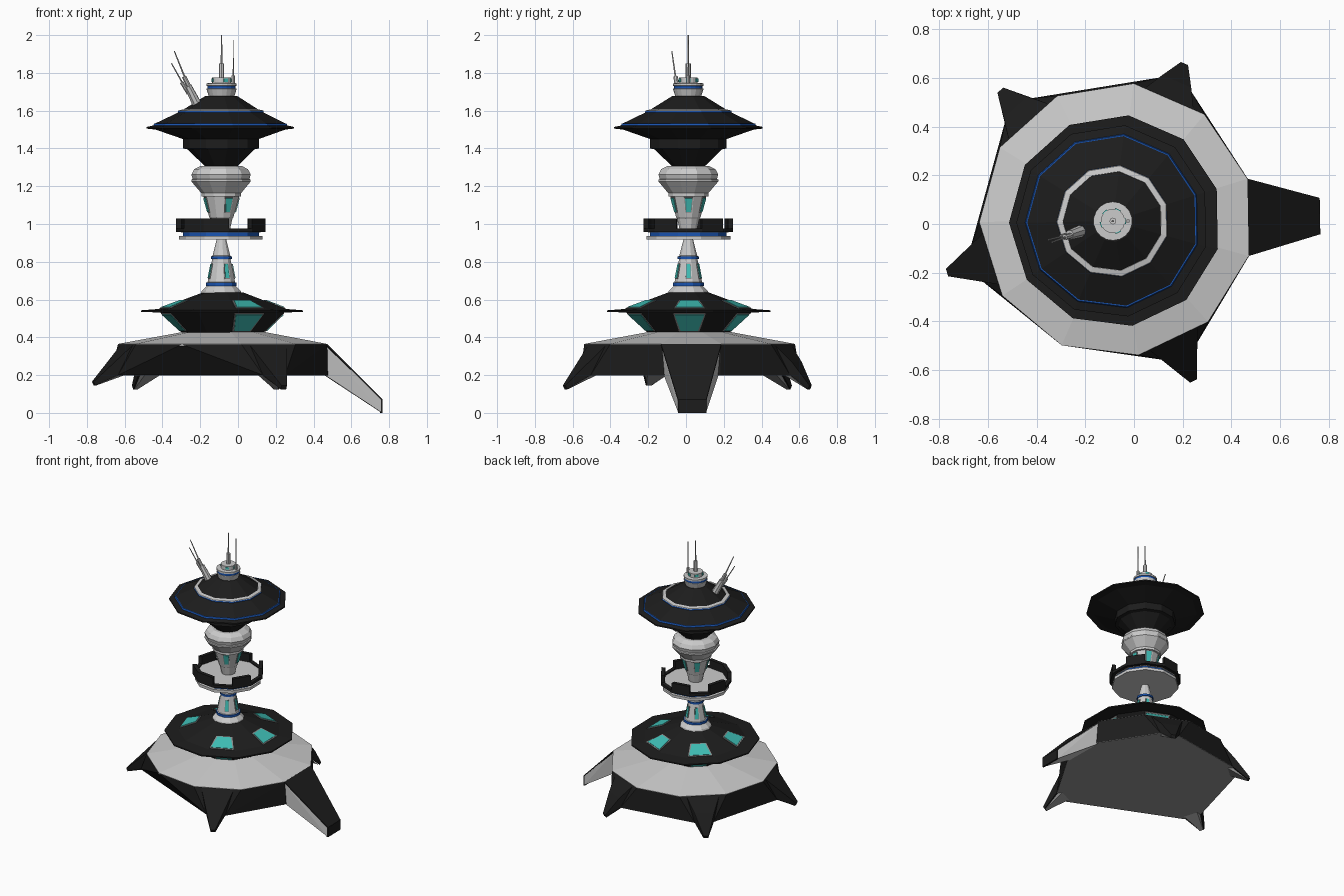
import bpy, bmesh, math
from mathutils import Vector

if "Cube" in bpy.data.objects:
    bpy.data.objects.remove(bpy.data.objects["Cube"])

N = 11
STEP = 2 * math.pi / N
ROT = math.radians(1)
C = (-0.087, 0.012)          # axis of the tower
B = (-0.072, 0.018)          # axis of the base
OPEN = (0, 2, 4, 6, 9)       # facets that carry legs, windows and gaps


def material(name, rgb):
    m = bpy.data.materials.new(name)
    m.diffuse_color = (*rgb, 1)
    m.use_nodes = True
    m.node_tree.nodes["Principled BSDF"].inputs["Base Color"].default_value = m.diffuse_color
    return m


DARK = material("dark_hull", (0.012, 0.012, 0.012))
TEAL = material("teal_glass", (0.05, 0.52, 0.47))
BLUE = material("blue_light", (0.01, 0.09, 0.45))
FRAME = material("frame_grey", (0.25, 0.25, 0.25))
UNDER = material("underside_grey", (0.3, 0.3, 0.3))


def finish(name, bm, mat):
    bmesh.ops.recalc_face_normals(bm, faces=bm.faces)
    me = bpy.data.meshes.new(name)
    bm.to_mesh(me)
    bm.free()
    ob = bpy.data.objects.new(name, me)
    bpy.context.collection.objects.link(ob)
    if mat:
        me.materials.append(mat)
    return ob


def lathe(name, profile, mat=None, n=N, c=C, closed=False):
    """Revolve (radius, z) points; closed makes a hollow ring."""
    bm = bmesh.new()
    rings = []
    for r, z in profile:
        rings.append([bm.verts.new((c[0] + r * math.cos(a), c[1] + r * math.sin(a), z))
                      for a in (ROT + (k + 0.5) * 2 * math.pi / n for k in range(n))])
    pairs = list(zip(rings, rings[1:]))
    if closed:
        pairs.append((rings[-1], rings[0]))
    else:
        bm.faces.new(rings[0])
        bm.faces.new(rings[-1])
    for a, b in pairs:
        for k in range(n):
            j = (k + 1) % n
            bm.faces.new((a[k], a[j], b[j], b[k]))
    return finish(name, bm, mat)


def hull(name, pts, mat=None):
    bm = bmesh.new()
    for p in pts:
        bm.verts.new(p)
    res = bmesh.ops.convex_hull(bm, input=bm.verts)
    junk = [v for v in set(res["geom_interior"] + res["geom_unused"])
            if isinstance(v, bmesh.types.BMVert)]
    bmesh.ops.delete(bm, geom=junk, context="VERTS")
    bmesh.ops.dissolve_limit(bm, angle_limit=0.01, verts=bm.verts, edges=bm.edges)
    return finish(name, bm, mat)


def local(k, u, v, z, c=C):
    """Point on facet k: u outward, v sideways."""
    a = ROT + k * STEP
    return Vector((c[0] + u * math.cos(a) - v * math.sin(a),
                   c[1] + u * math.sin(a) + v * math.cos(a), z))


def pair(k, u, v, z, c=C):
    return [local(k, u, v, z, c), local(k, u, -v, z, c)]


def rod(name, p, q, r, r2=None, n=8, mat=None):
    p, q = Vector(p), Vector(q)
    rot = (q - p).to_track_quat("Z", "Y")
    pts = []
    for o, rad in ((p, r), (q, r2 or r)):
        pts += [o + rot @ Vector((rad * math.cos(i * 2 * math.pi / n),
                                  rad * math.sin(i * 2 * math.pi / n), 0)) for i in range(n)]
    return hull(name, pts, mat)


def window(name, k, low, high, wl, wh, margin, c=C):
    """Framed glass on a sloped facet; low/high are (radius, z)."""
    ap = math.cos(STEP / 2)
    d = Vector((high[0] - low[0], high[1] - low[1])).normalized()
    nrm = Vector((d.y, -d.x))
    for part, m, t, mat in (("frame", margin, 0.004, FRAME), ("glass", 0, 0.007, TEAL)):
        pts = []
        for (r, z), w, s in ((low, wl, -1), (high, wh, 1)):
            for off in (-0.01, t):
                pts += pair(k, r * ap + d.x * m * s + nrm.x * off, w + m,
                            z + d.y * m * s + nrm.y * off, c)
        hull(f"{name}_{part}_{k}", pts, mat)


# Base hull: eleven-sided rim above, leg shoulders below
shoulders = pair(0, 0.545, 0.155, 0.2, B)
for k in OPEN[1:]:
    shoulders += pair(k, 0.61, 0.065, 0.2, B)
rim = [p for k in range(N) for p in pair(k, 0.564 * math.cos(STEP / 2),
                                         0.564 * math.sin(STEP / 2), 0.363, B)]
hull("base_hull", rim + shoulders, DARK)
hull("base_underside", shoulders + [p - Vector((0, 0, 0.003)) for p in shoulders], UNDER)
lathe("base_roof", [(0.564, 0.355), (0.564, 0.365), (0.2, 0.432)], c=B)

# Four claw legs
for k, reach in zip(OPEN[1:], (0.70, 0.715, 0.73, 0.735)):
    tip = 0.145 if k == 6 else 0.125
    hull(f"claw_leg_{k}", pair(k, 0.541, 0.11, 0.36, B) + pair(k, 0.62, 0.065, 0.27, B)
         + pair(k, 0.61, 0.065, 0.2, B) + pair(k, reach, 0.016, tip + 0.02, B)
         + pair(k, reach - 0.01, 0.016, tip, B), DARK)
    hull(f"claw_underside_{k}", pair(k, 0.57, 0.055, 0.2, B) + pair(k, 0.6, 0.06, 0.203, B)
         + pair(k, reach - 0.015, 0.012, tip, B), UNDER)

# Long ramp leg with dark top and foot
hull("ramp_leg", pair(0, 0.53, 0.157, 0.36, B) + pair(0, 0.53, 0.145, 0.2, B)
     + pair(0, 0.834, 0.073, 0.068, B) + pair(0, 0.834, 0.073, 0.0, B))
hull("ramp_top", pair(0, 0.541, 0.159, 0.365, B) + pair(0, 0.541, 0.159, 0.355, B)
     + pair(0, 0.836, 0.075, 0.072, B) + pair(0, 0.836, 0.075, 0.062, B), DARK)
hull("ramp_foot", [p for u in (0.825, 0.837) for z in (0, 0.07) for p in pair(0, u, 0.075, z, B)], DARK)

# Lower saucer
D = (-0.077, 0.013)
lathe("lower_saucer", [(0.22, 0.425), (0.335, 0.532), (0.437, 0.534), (0.437, 0.543),
                       (0.345, 0.55), (0.11, 0.637)], DARK, c=D)
for k in OPEN:
    window("bowl_window", k, (0.235, 0.439), (0.325, 0.523), 0.046, 0.078, 0.008, D)
    # roof windows face up, so the slope runs inward
    window("roof_window", k, (0.332, 0.555), (0.232, 0.592), 0.074, 0.046, 0.008, D)

# Lower neck
lathe("lower_neck", [(0.11, 0.63), (0.105, 0.645), (0.078, 0.672), (0.078, 0.69), (0.074, 0.692),
                     (0.05, 0.81), (0.053, 0.83), (0.048, 0.832), (0.024, 0.925)])
lathe("lower_neck_band", [(0.083, 0.673), (0.083, 0.69)], BLUE)
lathe("upper_neck_band", [(0.057, 0.814), (0.057, 0.828)], BLUE)

# Platform with a battlement rim
lathe("platform_base", [(0.225, 0.917), (0.225, 0.937)])
lathe("platform_band", [(0.205, 0.935), (0.205, 0.958)], BLUE)
lathe("platform_floor", [(0.215, 0.956), (0.215, 0.97)])
lathe("platform_rim", [(0.24, 0.957), (0.24, 0.977), (0.213, 0.977), (0.213, 0.957)],
      DARK, closed=True)
ca, sa = math.cos(STEP / 2), math.sin(STEP / 2)
for k in range(N):
    if k not in OPEN:
        hull(f"rim_wall_{k}", [p for r in (0.213, 0.24) for z in (0.96, 1.03)
                               for p in pair(k, r * ca, r * sa, z)], DARK)

# Upper neck and collar
lathe("upper_neck", [(0.045, 0.965), (0.06, 1.03), (0.065, 1.035), (0.095, 1.145), (0.107, 1.146),
                     (0.107, 1.163), (0.16, 1.225), (0.16, 1.235), (0.153, 1.238),
                     (0.16, 1.262), (0.145, 1.29), (0.112, 1.307)])
for k in OPEN:
    window("lower_neck_window", k, (0.07, 0.712), (0.055, 0.786), 0.012, 0.009, 0.003)
    window("upper_neck_window", k, (0.073, 1.065), (0.093, 1.138), 0.012, 0.019, 0.004)

# Upper saucer
lathe("upper_saucer", [(0.085, 1.303), (0.18, 1.395), (0.205, 1.4), (0.205, 1.45), (0.35, 1.5),
                       (0.397, 1.505), (0.397, 1.514), (0.358, 1.522), (0.352, 1.532),
                       (0.22, 1.595), (0.085, 1.678)], DARK)
lathe("saucer_outer_band", [(0.361, 1.521), (0.357, 1.532), (0.345, 1.532), (0.345, 1.521)],
      BLUE, closed=True)
lathe("saucer_inner_band", [(0.232, 1.588), (0.23, 1.598), (0.2, 1.598), (0.2, 1.588)],
      BLUE, closed=True)
lathe("saucer_inner_ring", [(0.231, 1.597), (0.229, 1.601), (0.206, 1.606), (0.2, 1.597)],
      closed=True)

# Top cap
lathe("top_cap", [(0.066, 1.67), (0.08, 1.712), (0.08, 1.716), (0.07, 1.718), (0.07, 1.73),
                  (0.08, 1.732), (0.08, 1.745), (0.05, 1.746), (0.05, 1.775)], n=18)
lathe("top_cap_band", [(0.076, 1.716), (0.076, 1.731)], BLUE, n=18)
for k in OPEN:
    hull(f"cap_light_{k}", [p for u in (0.04, 0.053) for z in (1.753, 1.769)
                            for p in pair(k, u, 0.012, z)], TEAL)

# Upright antennas
x, y = C
rod("mast_base", (x, y, 1.77), (x, y, 1.85), 0.014)
rod("mast", (x, y, 1.84), (x, y, 2.0), 0.005, 0.003)
rod("side_mast_base", (-0.025, y, 1.735), (-0.025, y, 1.785), 0.009)
rod("side_mast", (-0.025, y, 1.78), (-0.025, y, 1.975), 0.003, 0.002)

# Tilted antenna cluster on the saucer roof
rod("tilted_base", (-0.205, -0.025, 1.61), (-0.265, -0.045, 1.73), 0.027, 0.02)
rod("tilted_holder_a", (-0.245, -0.045, 1.70), (-0.285, -0.055, 1.78), 0.012)
rod("tilted_mast_a", (-0.275, -0.053, 1.76), (-0.337, -0.075, 1.915), 0.005, 0.003)
rod("tilted_holder_b", (-0.262, -0.04, 1.69), (-0.298, -0.052, 1.75), 0.01)
rod("tilted_mast_b", (-0.29, -0.05, 1.74), (-0.352, -0.065, 1.85), 0.004, 0.003)
